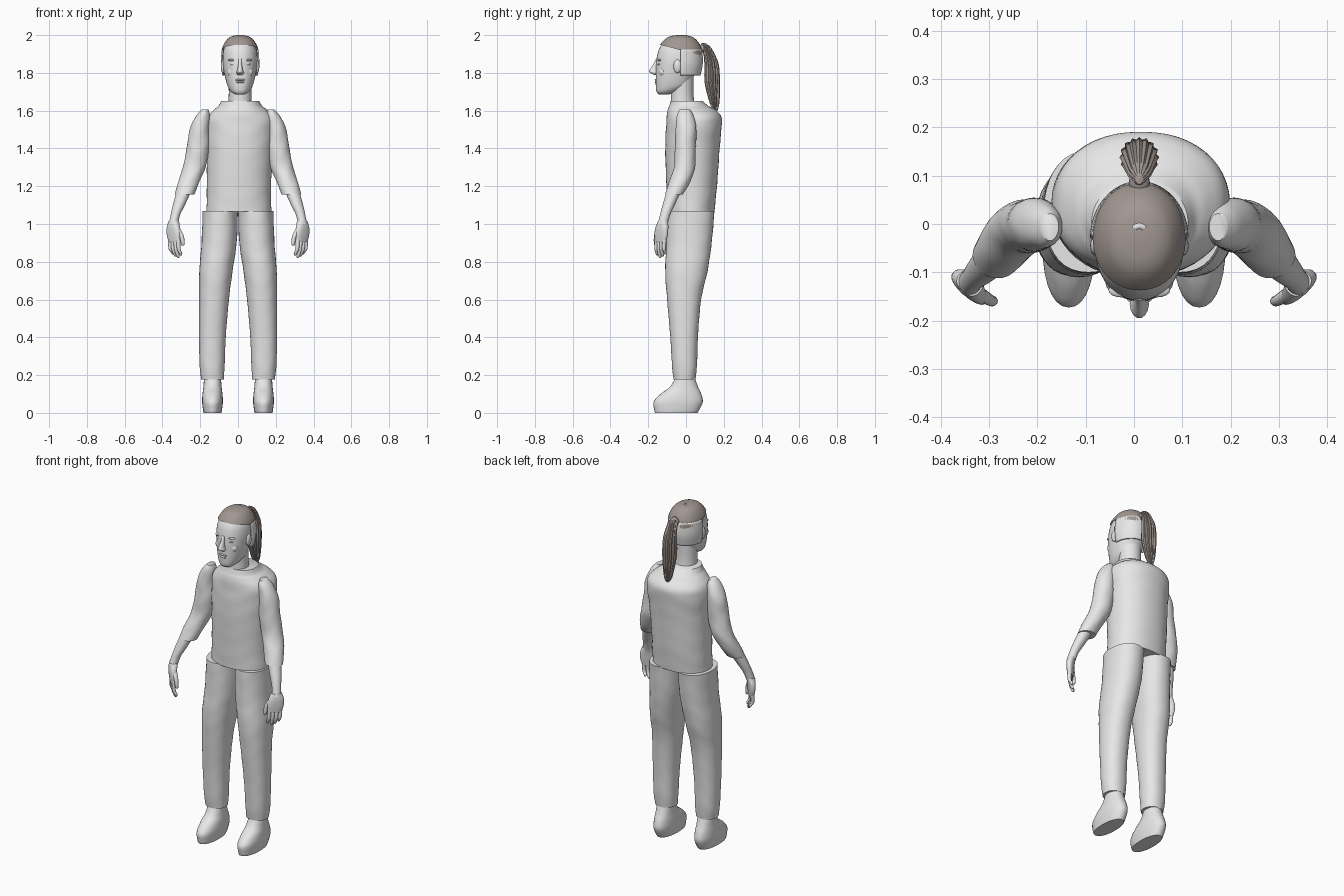
import bpy, bmesh, math
from mathutils import Vector

cube = bpy.data.objects.get("Cube")
if cube:
    bpy.data.objects.remove(cube, do_unlink=True)


def material(name, colour):
    mat = bpy.data.materials.new(name)
    mat.use_nodes = True
    mat.diffuse_color = (*colour, 1)
    mat.node_tree.nodes["Principled BSDF"].inputs["Base Color"].default_value = (*colour, 1)
    return mat


GREY = material("light grey", (0.8, 0.8, 0.8))
BROWN = material("hair brown", (0.36, 0.31, 0.285))


def finish(bm, name, mat, angle=50):
    bmesh.ops.recalc_face_normals(bm, faces=bm.faces)
    mesh = bpy.data.meshes.new(name)
    bm.to_mesh(mesh)
    bm.free()
    mesh.materials.append(mat)
    obj = bpy.data.objects.new(name, mesh)
    bpy.context.collection.objects.link(obj)
    bpy.ops.object.select_all(action="DESELECT")
    obj.select_set(True)
    bpy.context.view_layer.objects.active = obj
    bpy.ops.object.shade_smooth_by_angle(angle=math.radians(angle))
    return obj


def smooth_rings(rings, steps):
    # Catmull-Rom interpolation between the given sections
    out = []
    for i in range(len(rings) - 1):
        quad = [rings[max(i - 1, 0)], rings[i], rings[i + 1], rings[min(i + 2, len(rings) - 1)]]
        for k in range(steps):
            t = k / steps
            out.append([b + t / 2 * (c - a + t * (2 * a - 5 * b + 4 * c - d + t * (3 * (b - c) + d - a)))
                        for a, b, c, d in zip(*quad)])
    return out + [rings[-1]]


def loft_bm(rings, n=28, power=2, side=1, turn=0, ridges=0, folds=0, steps=5):
    # each section is (z, centre x, centre y, radius x, radius y)
    bm = bmesh.new()
    loops = []
    for z, cx, cy, rx, ry in smooth_rings(rings, steps):
        loop = []
        for j in range(n):
            a = math.tau * j / n
            c, s = math.cos(a), math.sin(a)
            grow = 1 + ridges * math.cos(j * math.pi) + folds * math.sin(z * 55 + 2 * math.sin(a * 3))
            u = math.copysign(abs(c) ** (2 / power), c) * rx * grow
            v = math.copysign(abs(s) ** (2 / power), s) * ry * grow
            x = cx + u * math.cos(turn) - v * math.sin(turn)
            y = cy + u * math.sin(turn) + v * math.cos(turn)
            loop.append(bm.verts.new((x * side, y, z)))
        loops.append(loop)
    for lo, hi in zip(loops, loops[1:]):
        for j in range(n):
            bm.faces.new((lo[j], lo[(j + 1) % n], hi[(j + 1) % n], hi[j]))
    bm.faces.new(loops[0])
    bm.faces.new(loops[-1])
    return bm


def loft(name, rings, mat=GREY, **options):
    return finish(loft_bm(rings, **options), name, mat)


def ellipsoid(name, centre, size, mat=GREY):
    bm = bmesh.new()
    bmesh.ops.create_uvsphere(bm, u_segments=16, v_segments=10, radius=1)
    for v in bm.verts:
        v.co = Vector(c + p * s for c, p, s in zip(centre, v.co, size))
    return finish(bm, name, mat)


# Shirt
loft("shirt", [
    (1.065, .005, .025, .172, .125), (1.2, .005, .03, .17, .134),
    (1.4, .01, .034, .176, .144), (1.52, .014, .042, .184, .147),
    (1.57, .014, .042, .174, .144), (1.605, .013, .03, .14, .126),
    (1.625, .012, .015, .115, .104), (1.652, .012, .003, .1, .084)],
    n=48, power=2.2, folds=.006)

# Neck and head
MID = .011
loft("neck", [(1.6, MID, -.015, .066, .068), (1.68, MID, -.02, .06, .06), (1.8, MID, -.02, .062, .06)])
HEAD = [
    (1.686, MID, -.118, .024, .026), (1.7, MID, -.1, .047, .056),
    (1.73, MID, -.072, .066, .088), (1.78, MID, -.06, .08, .1),
    (1.83, MID, -.048, .089, .111), (1.88, MID, -.04, .092, .115),
    (1.93, MID, -.036, .085, .105), (1.97, MID, -.034, .062, .076),
    (1.988, MID, -.033, .036, .045), (1.994, MID, -.033, .005, .006)]
loft("head", HEAD, power=2.15, n=36)

# Face
loft("nose", [(1.79, MID, -.158, .014, .012), (1.802, MID, -.166, .02, .026),
              (1.815, MID, -.166, .015, .028), (1.85, MID, -.158, .009, .013),
              (1.875, MID, -.152, .008, .006)], n=14)
ellipsoid("upper_lip", (MID, -.153, 1.763), (.027, .013, .006))
ellipsoid("lower_lip", (MID, -.153, 1.751), (.022, .013, .007))
ellipsoid("chin", (MID, -.138, 1.712), (.03, .021, .02))
for side, word in ((1, "left"), (-1, "right")):
    ellipsoid(word + "_eye", (MID + side * .036, -.141, 1.846), (.017, .01, .007))
    ellipsoid(word + "_brow", (MID + side * .037, -.137, 1.868), (.027, .015, .007))
    ellipsoid(word + "_cheek", (MID + side * .045, -.122, 1.805), (.025, .022, .026))
    ellipsoid(word + "_ear", (MID + side * .09, -.045, 1.835), (.012, .021, .036))

# Hair cap, trimmed along a sloping hairline
cap = loft_bm([(z + .006, x, y + .004, rx + .008, ry + .008) for z, x, y, rx, ry in HEAD[4:]],
              n=40, power=2.1)
bmesh.ops.bisect_plane(cap, geom=cap.verts[:] + cap.edges[:] + cap.faces[:],
                       plane_co=(0, 0, 1.913), plane_no=(0, .26, 1), clear_inner=True)
finish(cap, "hair_cap", BROWN)

# Bare patch on the crown
patch = bmesh.new()
arch = []
for k in range(13):
    a = math.pi * k / 12
    arch.append([patch.verts.new((MID + r * .024 * math.cos(a), -.03 + r * .032 * math.sin(a),
                                  2.0 - .007 * (1 - math.sin(a)) * r)) for r in (1, .62)])
for p, q in zip(arch, arch[1:]):
    patch.faces.new((p[0], q[0], q[1], p[1]))
plate = finish(patch, "crown_patch", GREY)
plate.modifiers.new("thickness", "SOLIDIFY").thickness = .004

# Open band round the back of the head
band = loft_bm([(1.787, MID, -.03, .094, .107), (1.85, MID, -.028, .102, .117),
                (1.925, MID, -.03, .098, .116)], n=48)
bmesh.ops.delete(band, geom=[f for f in band.faces
                             if len(f.verts) > 4 or f.calc_center_median().y < -.03], context="FACES")
strip = finish(band, "head_band", GREY)
strip.modifiers.new("thickness", "SOLIDIFY").thickness = .008

# Ponytail with ridged strands
loft("ponytail", [
    (1.6, MID, .155, .012, .012), (1.65, MID, .15, .026, .026),
    (1.75, MID, .139, .038, .038), (1.84, MID, .136, .037, .036),
    (1.9, MID, .122, .03, .028), (1.94, MID, .104, .021, .022),
    (1.957, MID, .092, .008, .01)], BROWN, n=32, ridges=.07)
ellipsoid("hair_tie", (MID, .085, 1.93), (.022, .026, .02), BROWN)

# Limbs, built for both sides
SLEEVE = [
    (1.155, .283, -.065, .051, .047), (1.22, .262, -.035, .056, .056),
    (1.3, .232, -.008, .06, .056), (1.4, .212, -.004, .06, .055),
    (1.5, .204, 0, .052, .055), (1.57, .186, -.004, .038, .045),
    (1.605, .174, -.006, .018, .028)]
FOREARM = [
    (1.0, .342, -.124, .024, .026), (1.05, .331, -.11, .025, .027),
    (1.1, .313, -.092, .032, .032), (1.19, .28, -.058, .04, .04)]
PALM = [
    (.905, .338, -.134, .036, .014), (.94, .34, -.132, .045, .018),
    (.98, .342, -.128, .042, .021), (1.015, .34, -.122, .028, .023)]
LEG = [
    (.178, .135, -.008, .06, .058), (.25, .137, -.008, .066, .066),
    (.4, .136, -.01, .071, .073), (.6, .127, -.01, .079, .09),
    (.75, .117, .002, .088, .112), (.9, .1, .016, .093, .12),
    (1.068, .094, .025, .093, .126)]
SHOE = [
    (0, .135, -.052, .047, .112), (.02, .135, -.048, .051, .121),
    (.06, .135, -.041, .055, .13), (.1, .135, -.027, .053, .108),
    (.14, .135, -.01, .048, .073), (.2, .135, -.004, .044, .046)]
TURN = math.radians(43)
for side, word in ((1, "left"), (-1, "right")):
    loft(word + "_sleeve", SLEEVE, side=side, folds=.015)
    loft(word + "_forearm", FOREARM, side=side)
    loft(word + "_palm", PALM, side=side, turn=TURN, power=2.5)
    for k, name in enumerate(("index", "middle", "ring", "little")):
        off = .02 * (k - 1.5)
        x, y = .338 + off * math.cos(TURN), -.134 + off * math.sin(TURN)
        tip = .818 + .012 * abs(k - 1.2)
        loft(f"{word}_{name}_finger", [
            (tip, x - .014, y + .004, .004, .004), (tip + .012, x - .012, y + .002, .009, .009),
            (.87, x - .002, y - .003, .01, .01), (.925, x, y, .011, .011)], n=12, side=side)
    loft(word + "_thumb", [
        (.885, .292, -.16, .004, .004), (.897, .292, -.16, .01, .01),
        (.94, .3, -.157, .012, .012), (.985, .325, -.14, .014, .014)], n=12, side=side)
    loft(word + "_trouser_leg", LEG, side=side, n=36, power=2.2, folds=.007)
    loft(word + "_shoe", SHOE, side=side, power=2.2)
